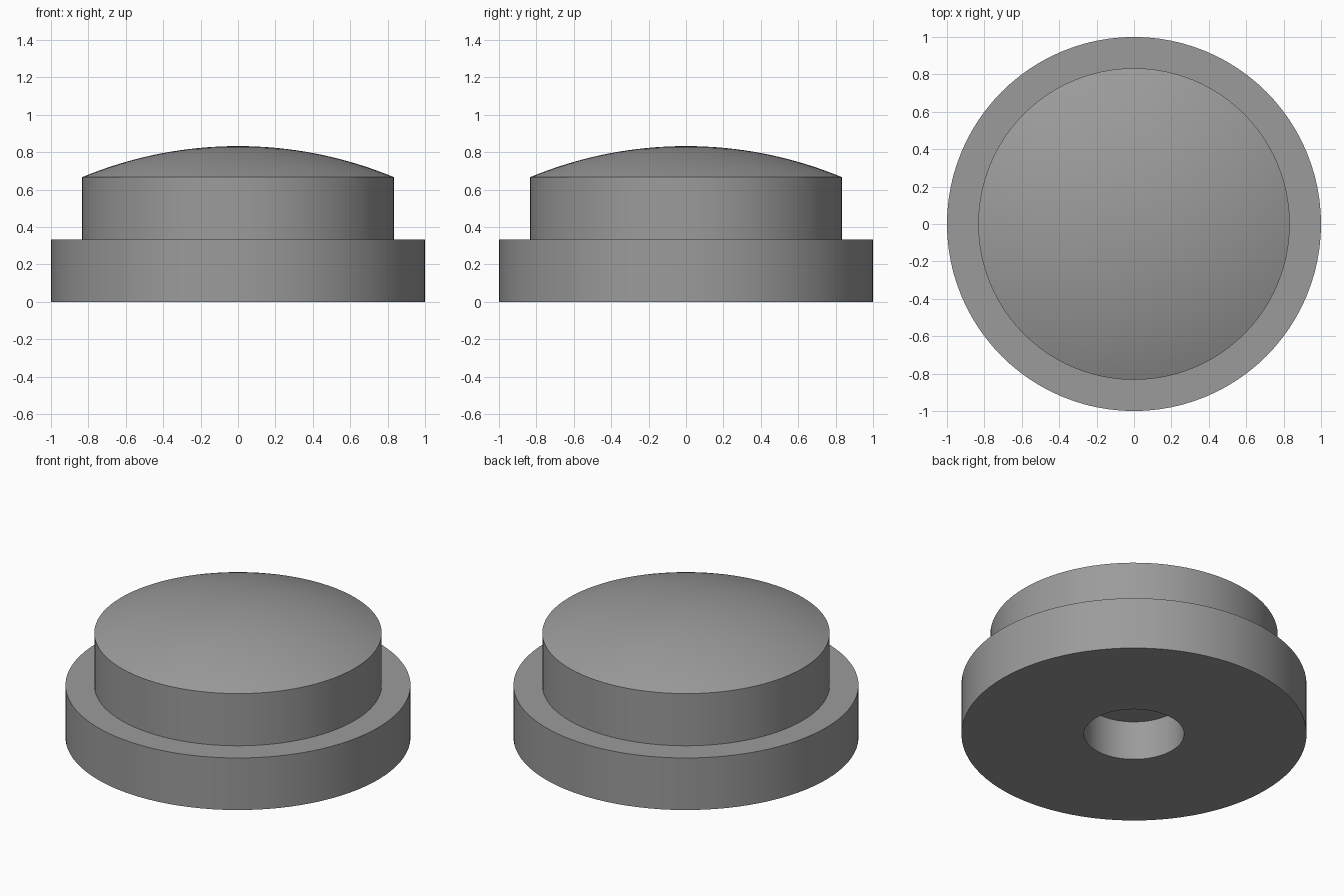
import bpy, bmesh, math

if "Cube" in bpy.data.objects:
    bpy.data.objects.remove(bpy.data.objects["Cube"])

SEGMENTS = 96
BASE_R, CAP_R, HOLE_R = 1.0, 0.833, 0.29
BASE_H, RIM_H, TOP_H, HOLE_H = 0.333, 0.667, 0.833, 0.25

grey = bpy.data.materials.new("mid grey")
grey.diffuse_color = (0.33, 0.33, 0.33, 1)
grey.use_nodes = True
grey.node_tree.nodes["Principled BSDF"].inputs["Base Color"].default_value = grey.diffuse_color

# Half section: blind hole, flange, raised cap wall
profile = [(0, HOLE_H), (HOLE_R, HOLE_H), (HOLE_R, 0), (BASE_R, 0),
           (BASE_R, BASE_H), (CAP_R, BASE_H), (CAP_R, RIM_H)]

# Domed top as a shallow spherical arc
rise = TOP_H - RIM_H
dome_r = (CAP_R ** 2 + rise ** 2) / (2 * rise)
half_angle = math.asin(CAP_R / dome_r)
STEPS = 16
for i in range(STEPS - 1, -1, -1):
    a = half_angle * i / STEPS
    profile.append((dome_r * math.sin(a), TOP_H - dome_r * (1 - math.cos(a))))

# Revolve the section into one solid
bm = bmesh.new()
verts = [bm.verts.new((r, 0, z)) for r, z in profile]
edges = [bm.edges.new(pair) for pair in zip(verts, verts[1:])]
bmesh.ops.spin(bm, geom=verts + edges, cent=(0, 0, 0), axis=(0, 0, 1),
               angle=math.tau, steps=SEGMENTS, use_merge=False)
bmesh.ops.remove_doubles(bm, verts=bm.verts, dist=1e-4)
bmesh.ops.recalc_face_normals(bm, faces=bm.faces)

mesh = bpy.data.meshes.new("domed_button")
bm.to_mesh(mesh)
bm.free()
mesh.materials.append(grey)
button = bpy.data.objects.new("domed_button", mesh)
bpy.context.collection.objects.link(button)

# Smooth round surfaces, keep the step and rim edges sharp
bpy.context.view_layer.objects.active = button
button.select_set(True)
bpy.ops.object.shade_smooth_by_angle(angle=math.radians(15))
